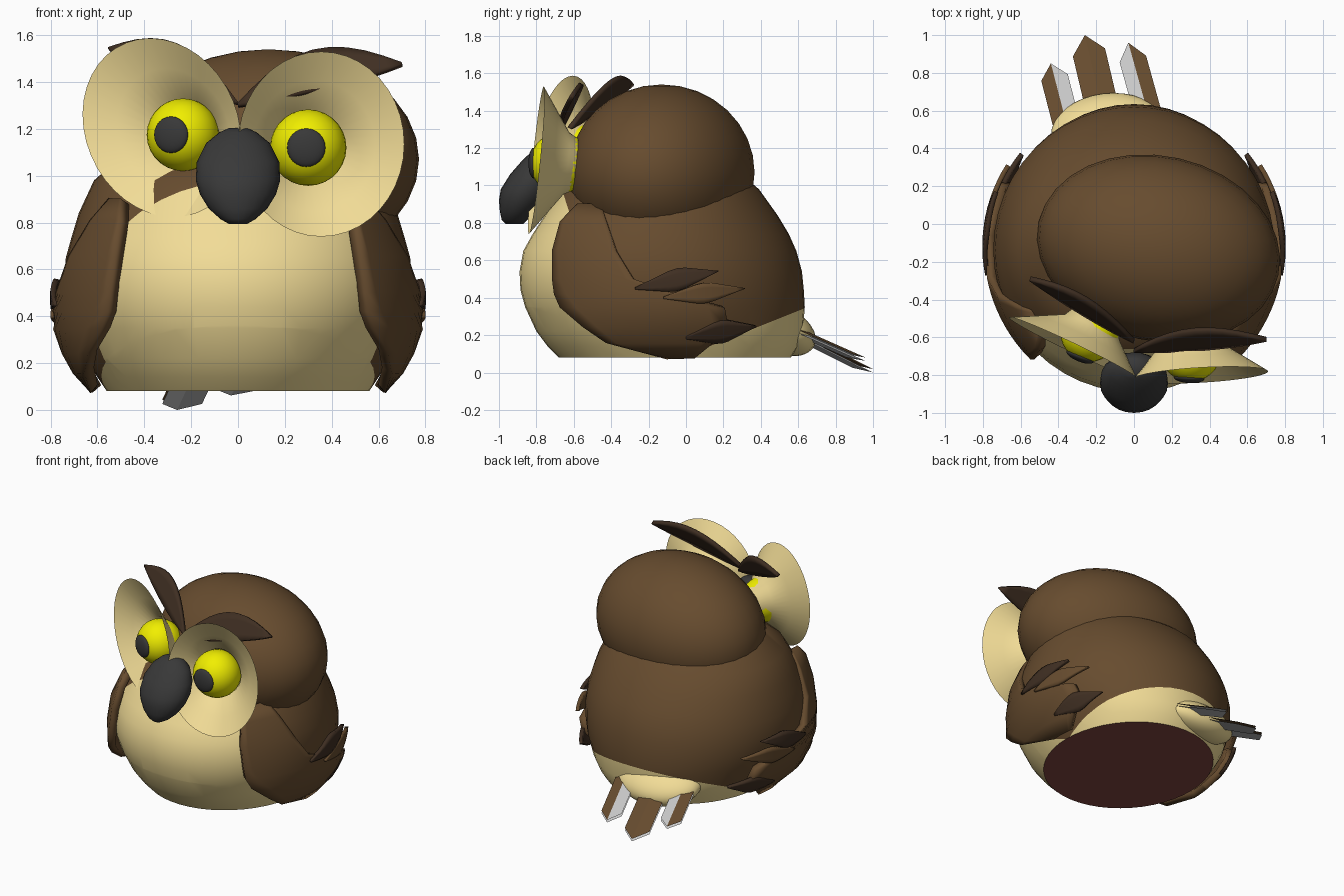
import bpy, bmesh
from math import sin, cos, pi, sqrt, radians
from mathutils import Vector

if "Cube" in bpy.data.objects:
    bpy.data.objects.remove(bpy.data.objects["Cube"])

def mat(name, c):
    m = bpy.data.materials.new(name)
    m.diffuse_color = (*c, 1)
    m.use_nodes = True
    m.node_tree.nodes["Principled BSDF"].inputs["Base Color"].default_value = m.diffuse_color
    return m

BROWN = mat("brown", (.135, .072, .028))
DARK = mat("dark_brown", (.05, .028, .016))
CREAM = mat("cream", (.89, .72, .31))
YELLOW = mat("yellow", (.88, .86, .0))
BLACK = mat("charcoal", (.04, .04, .04))
RED = mat("base_red", (.22, .06, .05))
GREY = mat("grey", (.6, .6, .6))

def finish(name, bm, mats, angle=40):
    bmesh.ops.recalc_face_normals(bm, faces=bm.faces)
    me = bpy.data.meshes.new(name)
    bm.to_mesh(me)
    bm.free()
    for m in mats:
        me.materials.append(m)
    me.shade_smooth()
    me.set_sharp_from_angle(angle=radians(angle))
    ob = bpy.data.objects.new(name, me)
    bpy.context.collection.objects.link(ob)
    return ob

def grid(bm, rows, closed=False):
    vs = [[bm.verts.new(p) for p in r] for r in rows]
    n = len(rows[0])
    for a, b in zip(vs, vs[1:]):
        for i in range(n if closed else n - 1):
            j = (i + 1) % n
            bm.faces.new((a[i], a[j], b[j], b[i]))
    return vs

def loft(bm, secs, n):
    # stacked ellipses: z, y front, y back, half width
    rows = [[(rx * cos(2*pi*i/n), (f+b)/2 + (b-f)/2 * sin(2*pi*i/n), z)
             for i in range(n)] for z, f, b, rx in secs]
    vs = grid(bm, rows, True)
    bm.faces.new(vs[0])
    bm.faces.new(vs[-1])

def ball(name, loc, size, m, rot=(0, 0, 0), seg=32):
    bm = bmesh.new()
    bmesh.ops.create_uvsphere(bm, u_segments=seg, v_segments=seg // 2, radius=1)
    ob = finish(name, bm, [m])
    ob.location, ob.scale, ob.rotation_euler = loc, size, rot
    return ob

def modify(ob, thick, mirror=False):
    if mirror:
        ob.modifiers.new("mirror", 'MIRROR')
    s = ob.modifiers.new("thickness", 'SOLIDIFY')
    s.thickness, s.offset = thick, 0

# body: lofted, with colour borders cut in as clean lines
bm = bmesh.new()
loft(bm, [(.08, -.68, .56, .56), (.14, -.74, .60, .60), (.22, -.80, .625, .65),
          (.35, -.86, .635, .71), (.44, -.885, .63, .735), (.54, -.89, .62, .745),
          (.65, -.87, .59, .735), (.74, -.82, .55, .71), (.84, -.755, .49, .68),
          (.98, -.66, .39, .615), (1.1, -.5, .25, .48)], 48)
cuts = [(Vector((0, 0, .09)), Vector((0, -.4, 1))),
        (Vector((0, 0, .06)), Vector((0, .35, 1))),
        (Vector((0, -.43, .25)), Vector((0, 1, .32)))]
for co, no in cuts:
    bmesh.ops.bisect_plane(bm, geom=bm.verts[:] + bm.edges[:] + bm.faces[:],
                           plane_co=co, plane_no=no)
for f in bm.faces:
    c = f.calc_center_median()
    if c.z < .081:
        f.material_index = 2
    elif any((c - co).dot(no) < 0 for co, no in cuts):
        f.material_index = 1
finish("body", bm, [BROWN, CREAM, RED])

# head (turned slightly) and rump
ball("head", (.13, -.13, 1.07), (.65, .49, .47), BROWN, (0, 0, -.22))
ball("rump", (-.14, .50, .23), (.30, .205, .125), CREAM, (-.45, 0, .12))

# wings: curved side panels with three feather tips
WX = [(.05, .59), (.09, .63), (.17, .70), (.25, .745), (.35, .78), (.5, .785),
      (.65, .755), (.8, .675), (.95, .55)]

def side(y, z, off=0):
    for (z0, a), (z1, b) in zip(WX, WX[1:]):
        if z <= z1:
            break
    x = a + (b - a) * (z - z0) / (z1 - z0)
    return ((x + off) * sqrt(max(.05, 1 - ((y + .12) / .8) ** 2)), y, z)

bm = bmesh.new()
edges = [(.89, -.57, -.45), (.8, -.66, -.42), (.65, -.70, -.37), (.5, -.70, -.28),
         (.42, -.69, -.06), (.35, -.66, .20), (.25, -.54, .22), (.17, -.42, .14),
         (.09, -.10, .04)]
grid(bm, [[side(f + (b - f) * i / 10, z, -.015) for i in range(11)] for z, f, b in edges])
modify(finish("wings", bm, [BROWN]), .05, True)

def leaf_rows(fn, width, n=10):
    # leaf in (along, across), along 0..1, across -1..1
    return [[fn(i / n, s * width(i / n)) for s in (-1, -.5, 0, .5, 1)]
            for i in range(n + 1)]

def lens(t):
    return max(.03, sin(pi * t)) ** .85

def spear(t):
    return min(1, .1 + t * 2) * min(1, (1 - t) * 2.2 + .03)

for k, (y0, z0, y1, z1, w) in enumerate([(-.27, .45, .17, .54, .06),
                                         (-.12, .40, .31, .45, .055),
                                         (.0, .19, .37, .25, .06)]):
    bm = bmesh.new()
    grid(bm, leaf_rows(lambda t, s: side(y0 + (y1-y0)*t, z0 + (z1-z0)*t + w*s, .006), spear))
    modify(finish(f"wing_feather_{k+1}", bm, [BROWN if k == 1 else DARK]), .025, True)

# brow tufts: bowed leaves behind the face discs
for nm, a, b, up, bow in [
        ("left", (.0, -.62, 1.31), (-.55, -.29, 1.54), (.0, .045, .085), (.02, .015, .05)),
        ("right", (.0, -.67, 1.30), (.70, -.61, 1.475), (-.03, .05, .08), (.0, .03, .065))]:
    a, b, up, bow = map(Vector, (a, b, up, bow))
    bm = bmesh.new()
    grid(bm, leaf_rows(lambda t, s: a.lerp(b, t) + up * s + bow * sin(pi * t), lens))
    modify(finish("brow_tuft_" + nm, bm, [DARK]), .025)

# face: shallow cone discs that cup the eyes, eyes and pupils
faces = [("left", (-.325, -.655, 1.205), (.335, -.155, .0), (-.05, .05, .382),
          (-.235, -.575, 1.175), .155, (-.4, -1, 0), .078),
         ("right", (.355, -.80, 1.135), (.355, .02, .0), (.0, .04, .395),
          (.30, -.672, 1.12), .163, (-.06, -1, 0), .082)]
for nm, c, u, v, eye, r, look, pr in faces:
    c, u, v, eye, look = map(Vector, (c, u, v, eye, look))
    look.normalize()
    n = 40
    out = u.cross(v).normalized()
    uu, vv = u.normalized() * r, v.normalized() * r

    def ring(o, a, b):
        return [o + a * cos(2*pi*i/n) + b * sin(2*pi*i/n) for i in range(n)]

    # the disc runs straight back to a cup hugging the rear of the eye
    rim = ring(c, u, v)
    cup = ring(eye - out * r * .2, uu * 1.02, vv * 1.02)
    bm = bmesh.new()
    vs = grid(bm, [rim, [p.lerp(q, .5) for p, q in zip(rim, cup)], cup,
                   ring(eye - out * r * .75, uu * .72, vv * .72),
                   ring(eye - out * r * 1.03, uu * .2, vv * .2)], True)
    bm.faces.new(vs[-1])
    finish("face_disc_" + nm, bm, [CREAM])
    ball("eye_" + nm, eye, (r, r, r), YELLOW, seg=28)
    ball("pupil_" + nm, eye + look * r * .88, (pr, pr, .027), BLACK,
         look.to_track_quat('Z', 'Y').to_euler(), 24)

# beak
bm = bmesh.new()
loft(bm, [(1.203, -.79, -.72, .04), (1.185, -.82, -.70, .08), (1.14, -.87, -.68, .135),
          (1.06, -.94, -.68, .176), (.98, -.99, -.70, .18), (.92, -1.0, -.74, .162),
          (.86, -.995, -.80, .125), (.815, -.985, -.85, .075), (.795, -.965, -.87, .04)], 24)
finish("beak", bm, [BLACK], 60)

# tail: three ridged feathers, grey underneath
for k, (base, tip, w, cl, cr) in enumerate([
        ((-.36, .54, .25), (-.44, .85, .10), .07, 0, 1),
        ((-.17, .62, .21), (-.26, 1.0, .018), .085, 0, 0),
        ((.07, .60, .24), (-.03, .96, .08), .07, 1, 0)]):
    base, tip = Vector(base), Vector(tip)
    across = Vector((w, .25 * w, -.015))
    neck = base.lerp(tip, .76)
    bm = bmesh.new()
    for drop in (0, .018):
        d = Vector((0, 0, -drop))
        for sgn, m in ((-1, cl), (1, cr)):
            o = Vector((sgn * across.x, sgn * across.y, -.02))
            f = bm.faces.new([bm.verts.new(p + d) for p in
                              (base, tip, neck + o, base + o)])
            f.material_index = 1 if drop else m
    bmesh.ops.remove_doubles(bm, verts=bm.verts, dist=.0005)
    finish(f"tail_feather_{k+1}", bm, [BROWN, GREY], 10)
